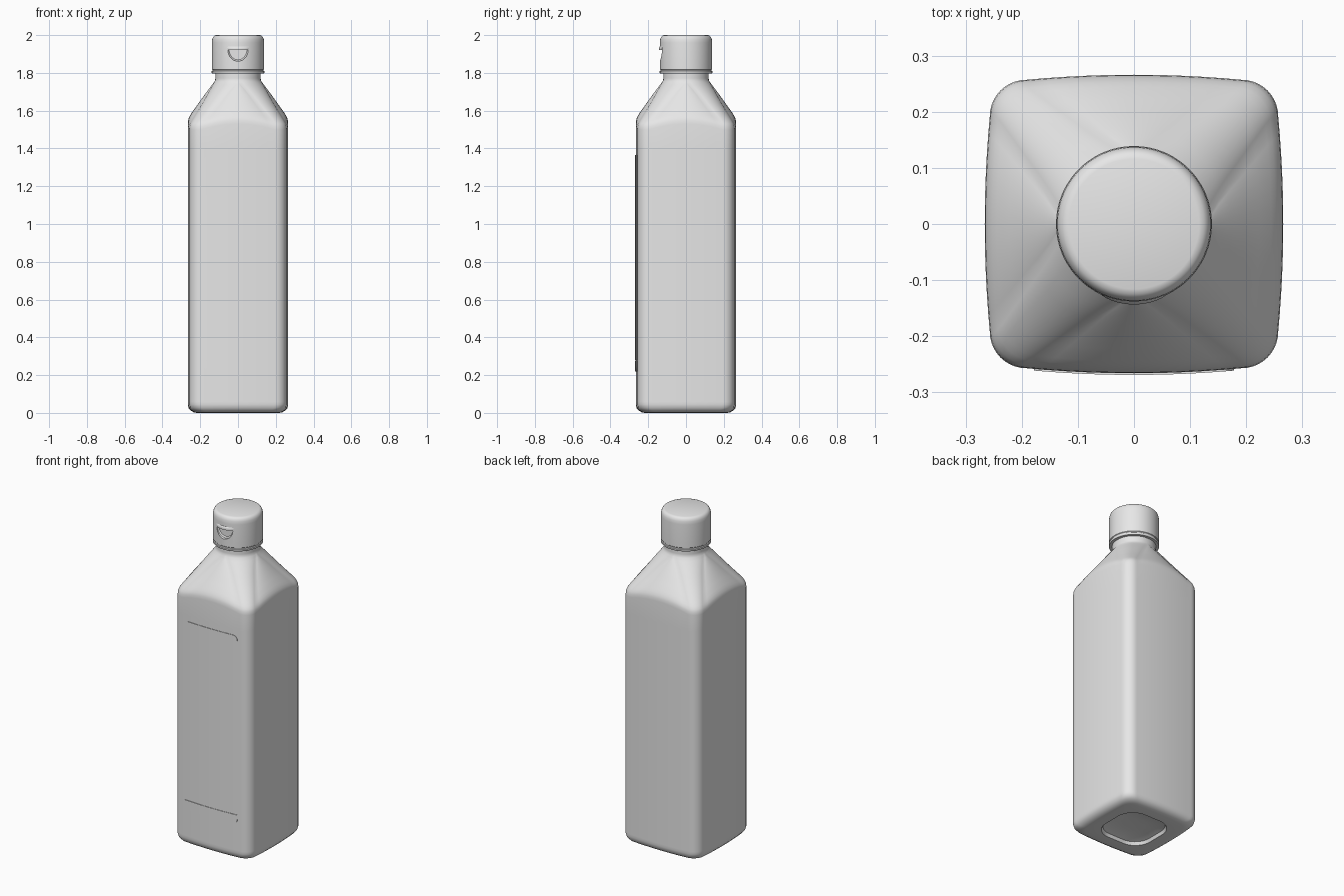
import bpy, bmesh, math

if "Cube" in bpy.data.objects:
    bpy.data.objects.remove(bpy.data.objects["Cube"], do_unlink=True)

# One plain grey for everything
grey = bpy.data.materials.new("light_grey_plastic")
grey.use_nodes = True
COL = (0.8, 0.8, 0.8, 1.0)
grey.diffuse_color = COL
grey.node_tree.nodes["Principled BSDF"].inputs["Base Color"].default_value = COL

W, R, BULGE = 0.257, 0.065, 0.009   # body half width, corner radius, side bulge


def finish(name, bm, angle=35):
    """Turn a bmesh into a smooth shaded object."""
    bmesh.ops.recalc_face_normals(bm, faces=bm.faces[:])
    me = bpy.data.meshes.new(name)
    bm.to_mesh(me)
    bm.free()
    ob = bpy.data.objects.new(name, me)
    bpy.context.collection.objects.link(ob)
    me.materials.append(grey)
    smooth(ob, angle)
    return ob


def smooth(ob, angle):
    bpy.ops.object.select_all(action='DESELECT')
    ob.select_set(True)
    bpy.context.view_layer.objects.active = ob
    bpy.ops.object.shade_smooth_by_angle(angle=math.radians(angle))


def loft(bm, rings):
    """Skin closed rings of equal length and cap both ends."""
    loops = [[bm.verts.new(p) for p in ring] for ring in rings]
    n = len(loops[0])
    for a, b in zip(loops, loops[1:]):
        for i in range(n):
            j = (i + 1) % n
            bm.faces.new((a[i], a[j], b[j], b[i]))
    bm.faces.new(loops[0][::-1])
    bm.faces.new(loops[-1])


def section(z, w, r, bulge=0.0, drop=0.0, arc=10, side=12):
    """Rounded square with bowed sides; corners sit lower by drop."""
    r = min(r, 0.97 * w)
    h = w - r
    pts = []
    for k in range(4):
        c, s = round(math.cos(k * math.pi / 2)), round(math.sin(k * math.pi / 2))
        local = []
        for i in range(side):                     # side facing +x
            t = -1 + 2 * i / side
            local.append((w + bulge * (1 - t * t), t * h, z - drop * t * t))
        for i in range(arc):                      # corner
            a = math.pi / 2 * i / arc
            local.append((h + r * math.cos(a), h + r * math.sin(a), z - drop))
        pts += [(x * c - y * s, x * s + y * c, zz) for x, y, zz in local]
    return pts


# Bottle body: recessed base, straight walls, sloped shoulder, round neck
body_profile = [  # z, half width, corner radius, bulge, corner drop
    (0.030, 0.060, 0.050, 0, 0),
    (0.026, 0.120, 0.085, 0, 0),
    (0.018, 0.150, 0.100, 0, 0),
    (0.000, 0.158, 0.104, 0, 0),
    (0.000, 0.212, 0.075, 0.005, 0),
    (0.003, 0.228, 0.072, 0.006, 0),
    (0.012, 0.243, 0.069, 0.007, 0),
    (0.026, 0.253, 0.066, BULGE, 0),
    (0.045, W, R, BULGE, 0),
    (0.060, W, R, BULGE, 0),
    (1.400, W, R, BULGE, 0),
    (1.530, W, R, BULGE, 0.030),
    (1.548, 0.2555, R, BULGE, 0.030),
    (1.563, 0.251, R, BULGE, 0.030),
    (1.577, 0.2435, 0.066, 0.009, 0.030),
    (1.590, 0.2355, 0.068, 0.009, 0.029),
    (1.620, 0.215, 0.077, 0.008, 0.025),
    (1.655, 0.191, 0.088, 0.007, 0.019),
    (1.690, 0.167, 0.098, 0.006, 0.012),
    (1.715, 0.150, 0.108, 0.004, 0.006),
    (1.738, 0.135, 0.120, 0.002, 0.002),
    (1.752, 0.126, 0.124, 0, 0),
    (1.762, 0.121, 0.121, 0, 0),
    (1.772, 0.120, 0.120, 0, 0),
    (1.850, 0.120, 0.120, 0, 0),
]
bm = bmesh.new()
loft(bm, [section(*row) for row in body_profile])
finish("bottle_body", bm, 40)

# Cap with a thin tamper ring at its lower rim
cap_profile = [
    (0.130, 1.797), (0.137, 1.797), (0.139, 1.800), (0.139, 1.809),
    (0.135, 1.812), (0.135, 1.816), (0.138, 1.819), (0.138, 1.960),
    (0.1365, 1.978), (0.132, 1.990), (0.125, 1.997), (0.116, 2.000)]
SEG = 96
bm = bmesh.new()
loft(bm, [[(r * math.cos(2 * math.pi * i / SEG), r * math.sin(2 * math.pi * i / SEG), z)
           for i in range(SEG)] for r, z in cap_profile])
cap = finish("cap", bm, 35)

# Half round thumb recess cut into the cap front
bm = bmesh.new()
half = [(0.054 * math.cos(a), 1.924 + 0.062 * math.sin(a))
        for a in (math.pi + math.pi * i / 24 for i in range(25))]
loft(bm, [[(x * s, y, 1.924 + (z - 1.924) * s) for x, z in half]
          for y, s in ((-0.20, 1.0), (-0.122, 1.0), (-0.116, 0.88))])
cutter = finish("thumb_recess_cutter", bm)
cutter.hide_render = True
mod = cap.modifiers.new("thumb_recess", 'BOOLEAN')
mod.operation = 'DIFFERENCE'
mod.solver = 'EXACT'
mod.object = cutter
bpy.context.view_layer.objects.active = cap
bpy.ops.object.modifier_move_to_index(modifier=mod.name, index=0)
bpy.ops.object.modifier_apply(modifier=mod.name)
bpy.data.objects.remove(cutter, do_unlink=True)
smooth(cap, 35)

# Curved finger lip over the recess
bm = bmesh.new()
rings = []
for i in range(17):
    x = -0.058 + 0.116 * i / 16
    y = -math.sqrt(0.138 ** 2 - x * x)
    out = 0.005 * math.sqrt(max(0.0, 1 - (x / 0.0585) ** 2))
    rings.append([(x, y + 0.010, 1.921), (x, y - out, 1.921), (x, y - out - 0.0005, 1.930),
                  (x, y - out * 0.7, 1.936), (x, y + 0.001, 1.941), (x, y + 0.010, 1.941)])
loft(bm, rings)
finish("cap_finger_lip", bm, 40)


# Raised label panels following the bowed front
def label(name, z0, z1, round_low, round_high, hw=0.178, rad=0.03):
    xs = [hw - rad + rad * math.sin(math.pi / 2 * i / 8) for i in range(9)]
    xs = [-x for x in reversed(xs)] + [(hw - rad) * i / 6 for i in range(-5, 6)] + xs
    bm = bmesh.new()
    cols = []
    for x in xs:
        d = max(0.0, abs(x) - (hw - rad))
        cut = rad - math.sqrt(max(0.0, rad * rad - d * d))
        y = -(W + BULGE * (1 - (x / (W - R)) ** 2)) - 0.003
        cols.append([bm.verts.new((x, y, z0 + cut * round_low)),
                     bm.verts.new((x, y, z1 - cut * round_high))])
    for a, b in zip(cols, cols[1:]):
        bm.faces.new((a[0], b[0], b[1], a[1]))
    # Thickness back into the wall
    back = bmesh.ops.extrude_face_region(bm, geom=bm.faces[:])
    for v in back["geom"]:
        if isinstance(v, bmesh.types.BMVert):
            v.co.y += 0.005
    finish(name, bm, 30)


label("front_label", 0.281, 1.366, 0, 1)
label("front_label_strip", 0.220, 0.277, 1, 0)
